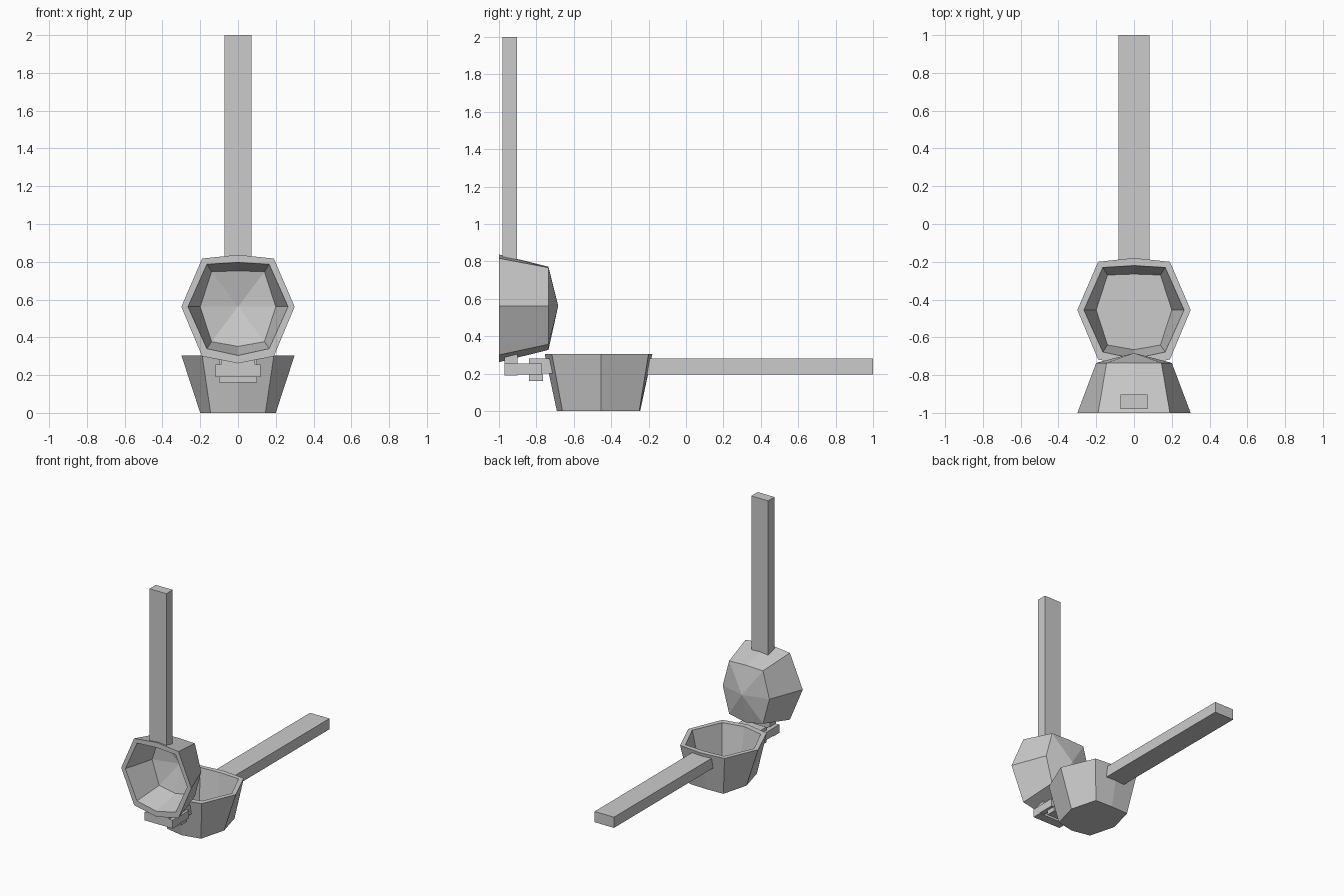
import bpy, bmesh
from mathutils import Vector

if "Cube" in bpy.data.objects:
    bpy.data.objects.remove(bpy.data.objects["Cube"])

# half outlines of the cup's eight-sided rings, hinge side to handle side
RIM_OUT = [(0, -.30), (.19, -.262), (.30, 0), (.19, .255), (0, .275)]
RIM_IN = [(0, -.258), (.165, -.222), (.265, 0), (.165, .225), (0, .235)]
FLOOR = [(0, -.21), (.14, -.185), (.20, 0), (.14, .185), (0, .19)]
BASE = [(0, -.235), (.145, -.205), (.20, 0), (.145, .205), (0, .21)]


def finish(name, bm):
    bmesh.ops.recalc_face_normals(bm, faces=bm.faces)
    mesh = bpy.data.meshes.new(name)
    bm.to_mesh(mesh)
    bm.free()
    obj = bpy.data.objects.new(name, mesh)
    bpy.context.collection.objects.link(obj)
    return obj


def box(name, lo, hi):
    bm = bmesh.new()
    bmesh.ops.create_cube(bm, size=1)
    lo, hi = Vector(lo), Vector(hi)
    for v in bm.verts:
        v.co = (lo + hi) / 2 + v.co * (hi - lo)
    return finish(name, bm)


def cup(name, place, depth, peak):
    # rings run base -> outer rim -> inner rim -> inner floor
    bm = bmesh.new()
    rings = []
    for half, d in ((BASE, depth), (RIM_OUT, 0), (RIM_IN, 0), (FLOOR, depth - .03)):
        full = half + [(-u, v) for u, v in half[-2:0:-1]]
        rings.append([bm.verts.new(place(u, v, d)) for u, v in full])
    for a, b in zip(rings, rings[1:]):
        for i in range(8):
            j = (i + 1) % 8
            bm.faces.new((a[i], a[j], b[j], b[i]))
    # closed ends, flat or slightly pointed
    for ring, d in ((rings[0], depth), (rings[-1], depth - .03)):
        if peak:
            tip = bm.verts.new(place(0, 0, d + peak))
            for i in range(8):
                bm.faces.new((ring[i], ring[(i + 1) % 8], tip))
        else:
            bm.faces.new(ring)
    return finish(name, bm)


# two cups, the lower lying open upward, the upper raised open forward
cup("lower_cup", lambda u, v, d: (u, -.455 + v, .305 - d), .305, 0)
cup("upper_cup", lambda u, v, d: (u, -1 + d, .562 + v), .265, .052)

# handles
box("lower_handle", (-.083, -.215, .197), (.083, 1, .28))
box("upper_handle", (-.072, -.98, .805), (.072, -.902, 2))

# hinge
box("hinge_lug", (-.10, -.84, .16), (.10, -.765, .28))
box("lug_root", (-.10, -.77, .20), (.10, -.71, .28))
box("hinge_bar", (-.12, -.97, .19), (.12, -.90, .255))
for side, x in (("left", -.10), ("right", .10)):
    box("hinge_arm_" + side, (x - .02, -.91, .195), (x + .02, -.77, .255))
box("hinge_stub", (-.09, -.97, .25), (.09, -.90, .305))
